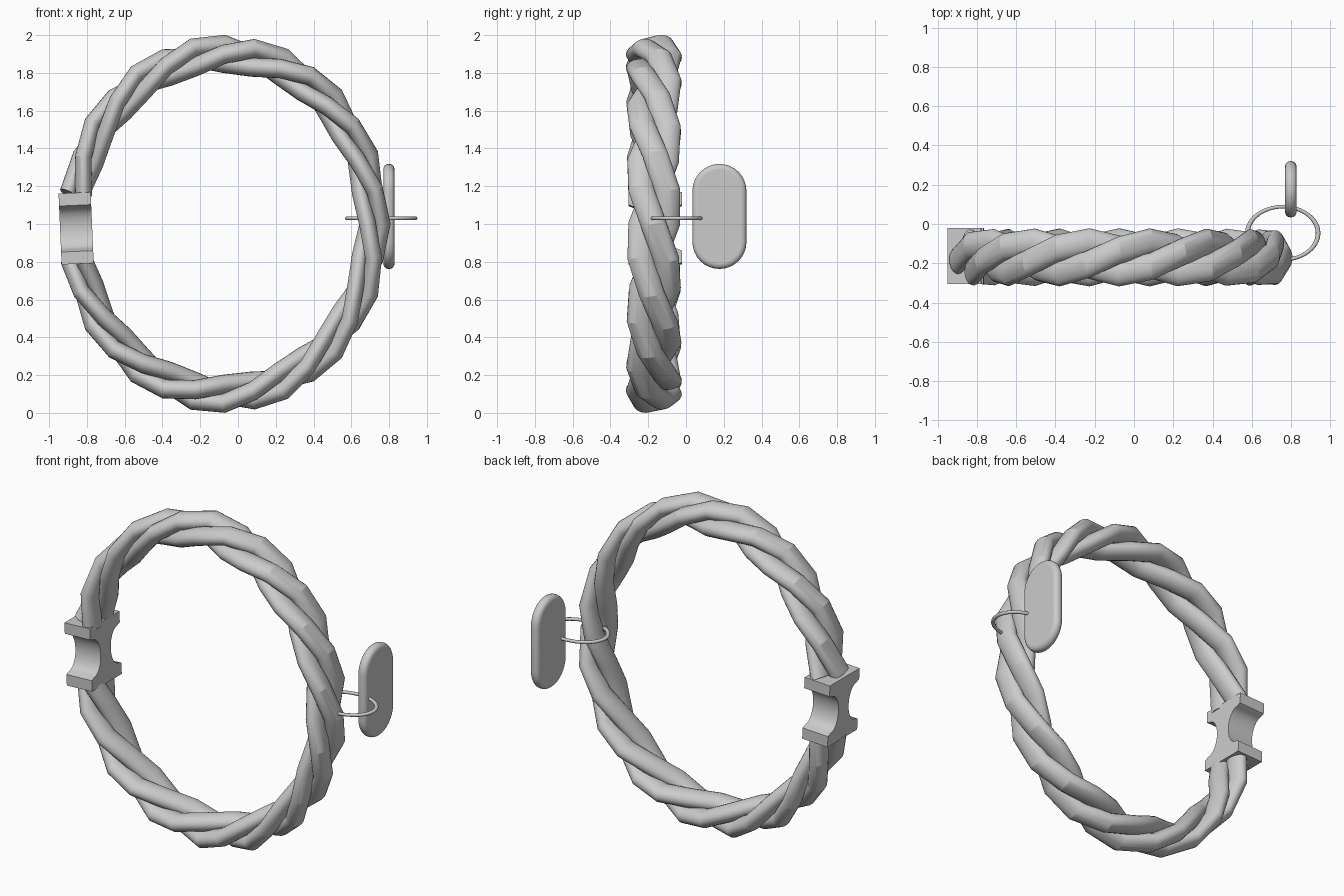
import bpy, bmesh
from math import sin, cos, pi, radians

if "Cube" in bpy.data.objects:
    bpy.data.objects.remove(bpy.data.objects["Cube"])


def finish(obj, angle):
    bpy.ops.object.select_all(action='DESELECT')
    obj.select_set(True)
    bpy.context.view_layer.objects.active = obj
    bpy.ops.object.shade_smooth_by_angle(angle=radians(angle))


def mesh_object(name, bm):
    bmesh.ops.recalc_face_normals(bm, faces=bm.faces)
    me = bpy.data.meshes.new(name)
    bm.to_mesh(me)
    bm.free()
    obj = bpy.data.objects.new(name, me)
    bpy.context.collection.objects.link(obj)
    return obj


def extrude_x(name, profile, width):
    """Closed (y, z) outline extruded along x, centred."""
    bm = bmesh.new()
    face = bm.faces.new([bm.verts.new((-width / 2, y, z)) for y, z in profile])
    out = bmesh.ops.extrude_face_region(bm, geom=[face])
    verts = [v for v in out['geom'] if isinstance(v, bmesh.types.BMVert)]
    bmesh.ops.translate(bm, verts=verts, vec=(width, 0, 0))
    return mesh_object(name, bm)


# Rope: three coarse strands, five twists per turn of an oval ring
def strand(name, j):
    cu = bpy.data.curves.new(name, 'CURVE')
    cu.dimensions = '3D'
    cu.bevel_depth = 0.051
    cu.bevel_resolution = 8
    cu.use_fill_caps = True
    sp = cu.splines.new('POLY')
    sp.points.add(30)
    for k, p in enumerate(sp.points):
        step = k - 0.13 if k == 0 else k
        t = radians(90 - 11.25 * (step - 7))
        a = radians(56.25 * (step - 6.5) + 120 * j)
        r = 0.9 + 0.058 * cos(a)
        p.co = (r * cos(t), 0.058 * sin(a), r * sin(t), 1)
    tmp = bpy.data.objects.new(name + "_path", cu)
    bpy.context.collection.objects.link(tmp)
    bpy.context.view_layer.update()
    dg = bpy.context.evaluated_depsgraph_get()
    me = bpy.data.meshes.new_from_object(tmp.evaluated_get(dg))
    bpy.data.objects.remove(tmp)
    obj = bpy.data.objects.new(name, me)
    bpy.context.collection.objects.link(obj)
    obj.scale = (0.875, 1.36, 1)
    obj.location = (-0.075, -0.17, 1.0)
    finish(obj, 20)


for j in range(3):
    strand(f"rope_strand_{j + 1}", j)

# Clasp: spool-shaped block, hollowed on front and back
half = [(0.142, -0.188), (0.142, -0.122)]
for i in range(13):
    a = pi * i / 12
    half.append((0.118 - 0.07 * sin(a), -0.112 * cos(a)))
half += [(0.142, 0.122), (0.142, 0.188)]
clasp = extrude_x("clasp", half + [(-y, z) for y, z in reversed(half)], 0.17)
clasp.location = (-0.857, -0.163, 0.977)
clasp.rotation_euler = (0, radians(-2.5), 0)
finish(clasp, 30)

# Tag: rounded stadium plate
pts = []
for i in range(17):
    a = pi * i / 16
    pts.append((0.143 * cos(a), 0.135 + 0.143 * sin(a)))
pts += [(-y, -z) for y, z in pts]
tag = extrude_x("tag", pts, 0.058)
tag.location = (0.799, 0.177, 1.04)
bev = tag.modifiers.new("round", 'BEVEL')
bev.width = 0.027
bev.segments = 5
bev.limit_method = 'ANGLE'
bev.angle_limit = radians(40)
finish(tag, 40)

# Jump ring linking the tag to the rope
bpy.ops.mesh.primitive_torus_add(major_radius=0.18, minor_radius=0.012,
                                 major_segments=48, minor_segments=12,
                                 location=(0.758, -0.047, 1.03))
ring = bpy.context.object
ring.name = "jump_ring"
ring.scale = (1, 0.75, 0.8)
finish(ring, 60)

# Eyelet: short hollow tube through the rope for the jump ring
bm = bmesh.new()
n = 20
loops = []
for x, r in ((-0.07, 0.04), (0.07, 0.04), (0.07, 0.028), (-0.07, 0.028)):
    loops.append([bm.verts.new((x, r * cos(2 * pi * i / n), r * sin(2 * pi * i / n)))
                  for i in range(n)])
for a, b in zip(loops, loops[1:] + loops[:1]):
    for i in range(n):
        bm.faces.new((a[i], a[(i + 1) % n], b[(i + 1) % n], b[i]))
eyelet = mesh_object("eyelet", bm)
eyelet.location = (0.715, -0.195, 1.033)
finish(eyelet, 30)
